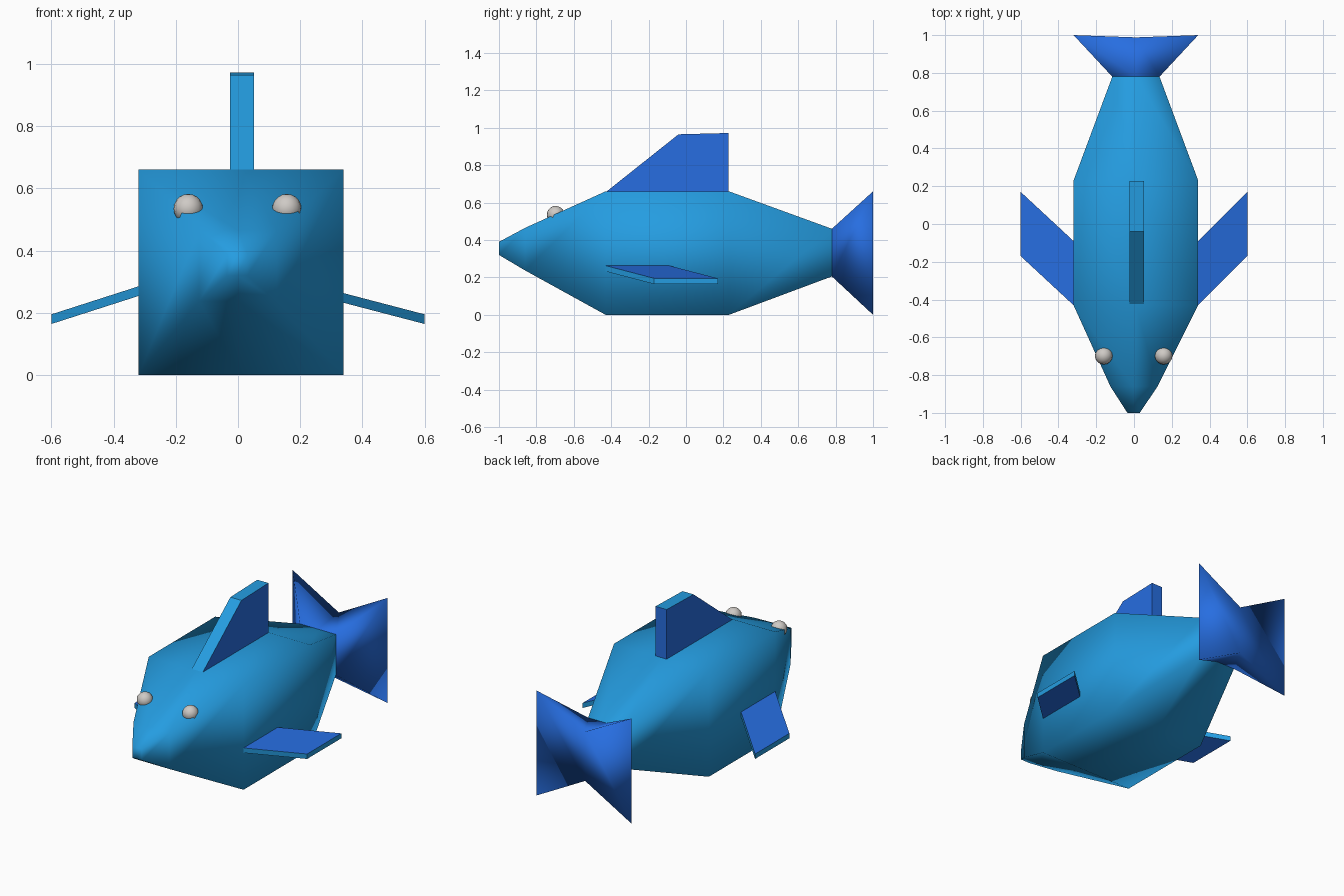
import bpy, bmesh
from mathutils import Vector

if "Cube" in bpy.data.objects:
    bpy.data.objects.remove(bpy.data.objects["Cube"])


def material(name, rgb):
    m = bpy.data.materials.new(name)
    m.diffuse_color = (*rgb, 1)
    m.use_nodes = True
    m.node_tree.nodes["Principled BSDF"].inputs["Base Color"].default_value = m.diffuse_color
    return m


LIGHT = material("light blue", (0.018, 0.335, 0.75))
DEEP = material("deep blue", (0.02, 0.155, 0.75))
GREY = material("pale grey", (0.62, 0.59, 0.56))


def make(name, verts, faces, mats, smooth=False):
    bm = bmesh.new()
    vs = [bm.verts.new(v) for v in verts]
    for f in faces:
        bm.faces.new([vs[i] for i in f])
    bmesh.ops.recalc_face_normals(bm, faces=bm.faces)
    for f in bm.faces:
        f.smooth = smooth
    me = bpy.data.meshes.new(name)
    bm.to_mesh(me)
    bm.free()
    for m in mats:
        me.materials.append(m)
    ob = bpy.data.objects.new(name, me)
    bpy.context.collection.objects.link(ob)
    return ob


def ring(y, x0, x1, z0, z1, dip=0.0, dy=0.0):
    """Six-point rectangle section; dip pinches the middle of top and bottom."""
    xm = (x0 + x1) / 2
    return [(x0, y, z0), (xm, y - dy, z0 + dip), (x1, y, z0),
            (x1, y, z1), (xm, y - dy, z1 - dip), (x0, y, z1)]


def loft(name, rings, mats, caps):
    n = 6
    verts = [v for r in rings for v in r]
    faces = [(k * n + i, k * n + (i + 1) % n, (k + 1) * n + (i + 1) % n, (k + 1) * n + i)
             for k in range(len(rings) - 1) for i in range(n)]
    for k in caps:
        b = k * n
        faces += [(b, b + 1, b + 4, b + 5), (b + 1, b + 2, b + 3, b + 4)]
    return make(name, verts, faces, mats, True)


def plate(name, a, b, mats):
    """Thin fin between two matching outlines."""
    n = len(a)
    faces = [tuple(range(n)), tuple(range(n, 2 * n))]
    faces += [(i, (i + 1) % n, n + (i + 1) % n, n + i) for i in range(n)]
    return make(name, a + b, faces, mats)


# Body, from nose to tail root
root = ring(0.78, -0.115, 0.135, 0.205, 0.46)
loft("body", [ring(-1.0, -0.035, 0.03, 0.32, 0.39),
              ring(-0.86, -0.125, 0.125, 0.237, 0.465),
              ring(-0.43, -0.32, 0.34, 0, 0.66),
              ring(0.23, -0.32, 0.34, 0, 0.66), root], [LIGHT], [0])

# Flared, notched tail
loft("tail_fin", [root, ring(1.0, -0.32, 0.34, 0, 0.66, 0.175, 0.012)], [DEEP], [1])

# Dorsal fin: deep blue sides and back, light blue front and top edges
prof = [(-0.43, 0.655), (-0.04, 0.965), (0.228, 0.972), (0.228, 0.64)]
dorsal = plate("dorsal_fin", [(-0.025, y, z) for y, z in prof],
               [(0.052, y, z) for y, z in prof], [DEEP, LIGHT])
for p in dorsal.data.polygons:
    p.material_index = int(p.normal.z > 0.3)

# Side fins: deep blue broad faces, light blue edges
for name, s, x_root, z_root in (("left_fin", -1, -0.32, 0.285), ("right_fin", 1, 0.34, 0.263)):
    top = [(x_root, -0.43, z_root), (s * 0.6, -0.17, 0.195),
           (s * 0.6, 0.17, 0.195), (x_root, -0.09, z_root)]
    fin = plate(name, top, [(x, y, z - 0.031) for x, y, z in top], [DEEP, LIGHT])
    for p in fin.data.polygons:
        p.material_index = int(abs(p.normal.z) < 0.6)

# Eyes
for name, x in (("left_eye", -0.16), ("right_eye", 0.157)):
    bpy.ops.mesh.primitive_uv_sphere_add(segments=16, ring_count=10, radius=0.047,
                                         location=(x, -0.697, 0.535))
    eye = bpy.context.object
    eye.name = name
    eye.data.materials.append(GREY)
    bpy.ops.object.shade_smooth()
